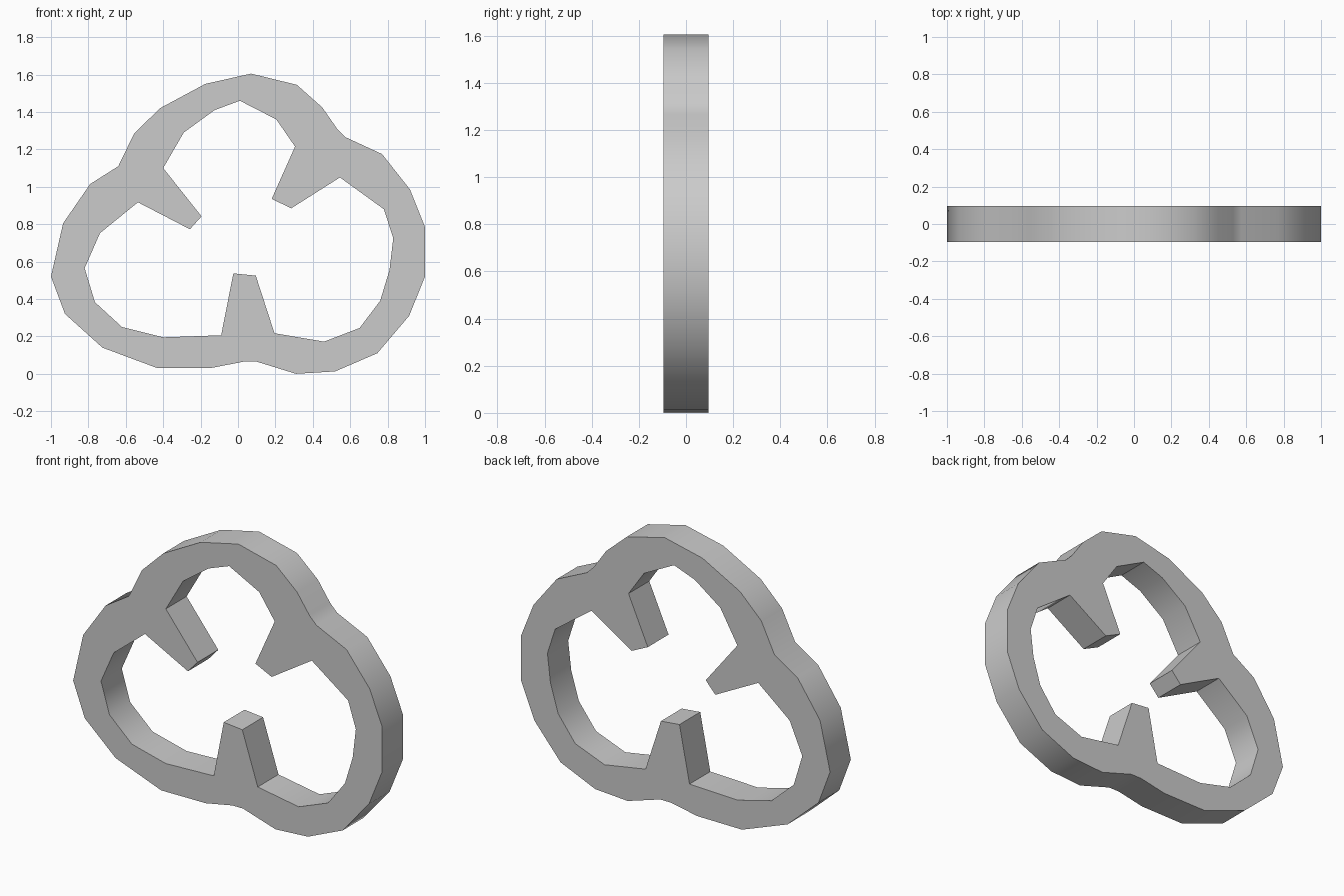
import bpy, bmesh, math
from mathutils import Vector

HALF_DEPTH = 0.096

# three-lobed outer outline (x, z)
OUTER = [(0.07, 1.605), (0.315, 1.545), (0.45, 1.425), (0.53, 1.31), (0.575, 1.265),
         (0.77, 1.175), (0.92, 0.985), (1.0, 0.785), (1.0, 0.52), (0.915, 0.31),
         (0.745, 0.11), (0.52, 0.013), (0.31, 0.0), (0.10, 0.065), (0.03, 0.065),
         (-0.14, 0.032), (-0.43, 0.03), (-0.725, 0.14), (-0.925, 0.32), (-1.0, 0.52),
         (-0.935, 0.805), (-0.79, 1.015), (-0.64, 1.11), (-0.555, 1.285),
         (-0.417, 1.42), (-0.175, 1.55)]

# opening with three inward teeth (x, z)
INNER = [(0.01, 1.46), (0.205, 1.36), (0.305, 1.215),
         (0.18, 0.935), (0.285, 0.885),                      # right tooth
         (0.545, 1.05), (0.78, 0.88), (0.83, 0.725), (0.81, 0.555), (0.76, 0.39),
         (0.65, 0.245), (0.46, 0.172), (0.195, 0.217),
         (0.095, 0.525), (-0.025, 0.537),                    # bottom tooth
         (-0.09, 0.206), (-0.40, 0.195), (-0.62, 0.25), (-0.765, 0.383),
         (-0.82, 0.565), (-0.738, 0.752), (-0.535, 0.917),
         (-0.257, 0.773), (-0.195, 0.842),                   # left tooth
         (-0.40, 1.10), (-0.29, 1.29), (-0.125, 1.41)]


def add_loop(bm, points):
    verts = [bm.verts.new((x, -HALF_DEPTH, z)) for x, z in points]
    return [bm.edges.new((a, b)) for a, b in zip(verts, verts[1:] + verts[:1])]


# fill the ring between both outlines, then extrude it through the depth
bm = bmesh.new()
edges = add_loop(bm, OUTER) + add_loop(bm, INNER)
bmesh.ops.triangle_fill(bm, edges=edges, use_beauty=True, normal=Vector((0, -1, 0)))
result = bmesh.ops.extrude_face_region(bm, geom=bm.faces[:], use_keep_orig=True)
back = [g for g in result["geom"] if isinstance(g, bmesh.types.BMVert)]
bmesh.ops.translate(bm, verts=back, vec=(0, 2 * HALF_DEPTH, 0))
bmesh.ops.recalc_face_normals(bm, faces=bm.faces[:])

mesh = bpy.data.meshes.new("lobed_ring")
bm.to_mesh(mesh)
bm.free()
ring = bpy.data.objects.new("lobed_ring", mesh)
bpy.context.collection.objects.link(ring)

# smooth the rounded walls, keep tooth corners and rims sharp
bpy.context.view_layer.objects.active = ring
ring.select_set(True)
bpy.ops.object.shade_smooth_by_angle(angle=math.radians(45))
